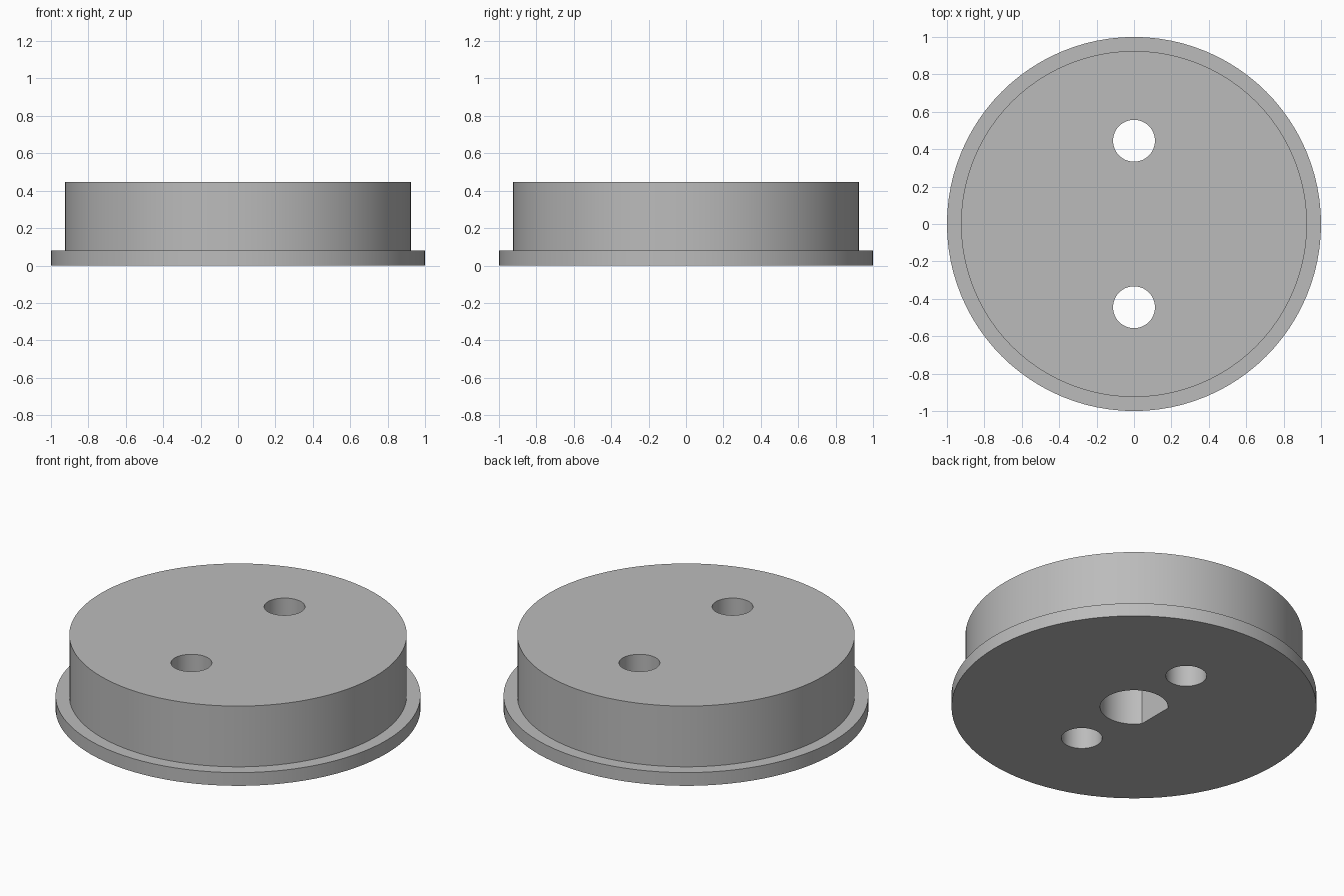
import bpy
import bmesh
import math

cube = bpy.data.objects.get("Cube")
if cube:
    bpy.data.objects.remove(cube)

HEIGHT, FLANGE = 0.447, 0.08
SOCKET_R, FLAT_X, SOCKET_DEPTH = 0.186, -0.15, 0.37

grey = bpy.data.materials.new("plain grey")
grey.use_nodes = True
colour = (0.5, 0.5, 0.5, 1)
grey.diffuse_color = colour
grey.node_tree.nodes["Principled BSDF"].inputs["Base Color"].default_value = colour


def make_object(name, bm):
    bmesh.ops.recalc_face_normals(bm, faces=bm.faces)
    mesh = bpy.data.meshes.new(name)
    bm.to_mesh(mesh)
    bm.free()
    mesh.materials.append(grey)
    obj = bpy.data.objects.new(name, mesh)
    bpy.context.collection.objects.link(obj)
    return obj


def prism(name, outline, z0, z1):
    bm = bmesh.new()
    base = bm.faces.new([bm.verts.new((x, y, z0)) for x, y in outline])
    top = bmesh.ops.extrude_face_region(bm, geom=[base], use_keep_orig=True)
    verts = [v for v in top["geom"] if isinstance(v, bmesh.types.BMVert)]
    bmesh.ops.translate(bm, vec=(0, 0, z1 - z0), verts=verts)
    return make_object(name, bm)


def arc(radius, start, end, count, cy=0):
    angles = [start + (end - start) * i / count for i in range(count + 1)]
    return [(radius * math.cos(a), cy + radius * math.sin(a)) for a in angles]


def circle(radius, count, cy=0):
    return arc(radius, 0, 2 * math.pi, count, cy)[:-1]


# Stepped body: wide flange below, narrower drum above, as one closed lathe
bm = bmesh.new()
rings = [[bm.verts.new((x, y, z)) for x, y in circle(r, 96)]
         for r, z in [(1, 0), (1, FLANGE), (0.925, FLANGE), (0.925, HEIGHT)]]
for low, high in zip(rings, rings[1:]):
    for i in range(len(low)):
        bm.faces.new((low[i - 1], low[i], high[i], high[i - 1]))
bm.faces.new(rings[0])
bm.faces.new(rings[-1])
body = make_object("flanged_cap", bm)

# Two through holes and a blind D-shaped shaft socket underneath
cutters = [prism("hole_cutter", circle(0.112, 48, y), -0.1, HEIGHT + 0.1)
           for y in (-0.445, 0.445)]
half = math.acos(FLAT_X / SOCKET_R)
cutters.append(prism("socket_cutter", arc(SOCKET_R, -half, half, 48),
                     -0.1, SOCKET_DEPTH))

bpy.context.view_layer.objects.active = body
for cutter in cutters:
    cutter.hide_render = True
    mod = body.modifiers.new("cut", "BOOLEAN")
    mod.operation = "DIFFERENCE"
    mod.solver = "EXACT"
    mod.object = cutter
    bpy.ops.object.modifier_apply(modifier=mod.name)
    bpy.data.objects.remove(cutter)

# Smooth walls with crisp rims
bpy.ops.object.select_all(action="DESELECT")
body.select_set(True)
bpy.ops.object.shade_smooth_by_angle(angle=math.radians(30))
